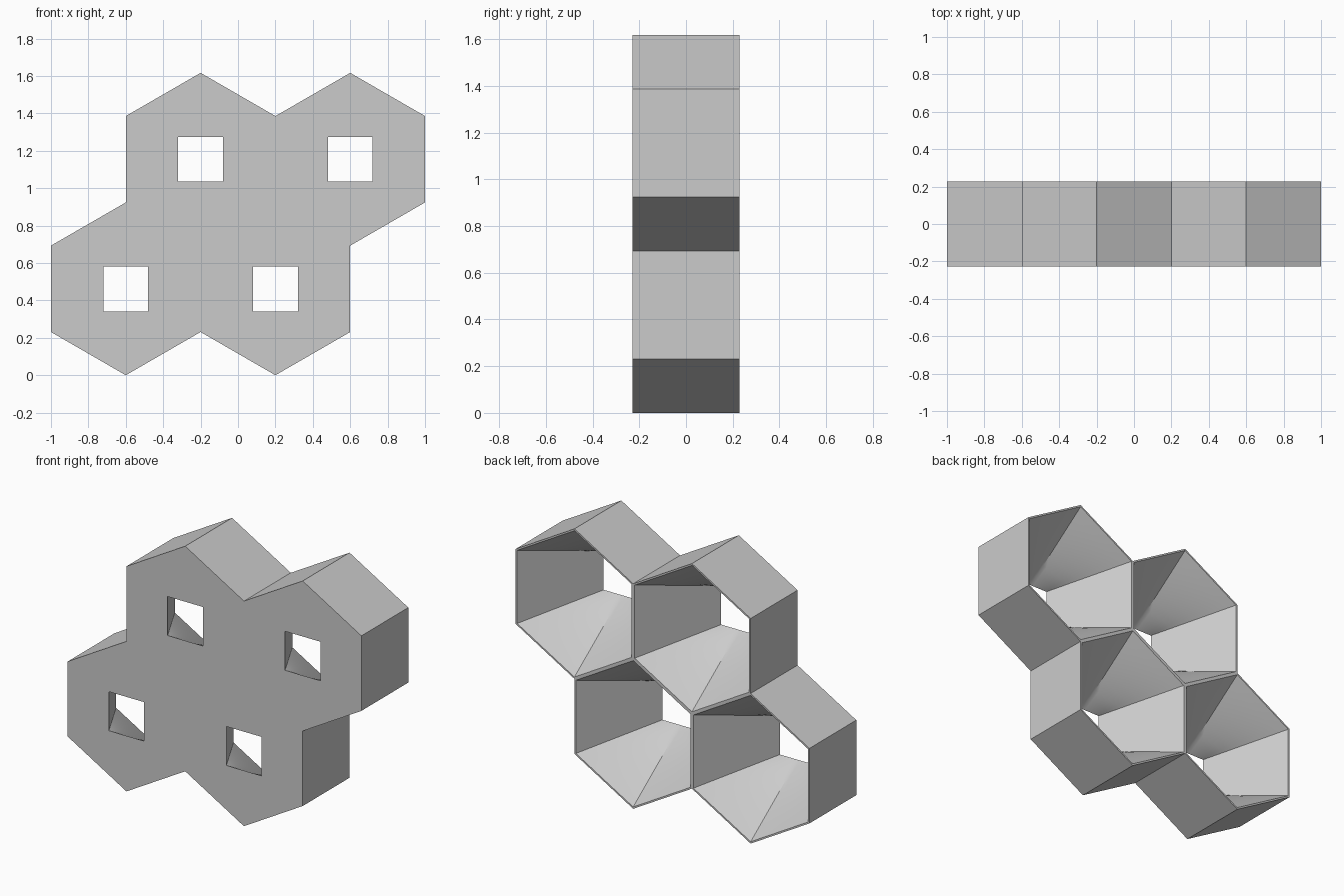
import bpy, bmesh, math
from mathutils import Vector

cube = bpy.data.objects.get("Cube")
if cube:
    bpy.data.objects.remove(cube, do_unlink=True)

WIDTH = 0.8                      # cell width across flats
RADIUS = WIDTH / math.sqrt(3)
RIM = 0.01                       # wall thickness at the open back
DEPTH = 0.228                    # half depth
HOLE = 0.12                      # half side of the square hole
SEGMENTS = 8

grey = bpy.data.materials.new("light_grey")
grey.use_nodes = True
colour = (0.6, 0.6, 0.6, 1)
grey.diffuse_color = colour
grey.node_tree.nodes["Principled BSDF"].inputs["Base Color"].default_value = colour


def hexagon(apothem):
    r = apothem / math.cos(math.pi / 6)
    return [Vector((r * math.sin(i * math.pi / 3), r * math.cos(i * math.pi / 3))) for i in range(6)]


def sampled(corners):
    """Split the sloping sides and keep the upright sides whole."""
    points = []
    for i, a in enumerate(corners):
        b = corners[(i + 1) % 6]
        n = 1 if i in (1, 4) else SEGMENTS
        points += [a.lerp(b, k / n) for k in range(n)]
    return points


outer = sampled(hexagon(WIDTH / 2))
inner = sampled(hexagon(WIDTH / 2 - RIM))
square = sampled([Vector((x * HOLE, z * HOLE)) for x, z in
                  ((0, 1), (1, 1), (1, -1), (0, -1), (-1, -1), (-1, 1))])

# Two staggered rows of cells
centres = [Vector((x, RADIUS + row * RADIUS * 1.5))
           for row, xs in enumerate(((-0.6, 0.2), (-0.2, 0.6))) for x in xs]

bm = bmesh.new()


def ring(centre, points, y):
    return [bm.verts.new((centre.x + p.x, y, centre.y + p.y)) for p in points]


def is_shared(centre, a, b):
    """True where an outer side touches a neighbouring cell."""
    middle = centre + (a + b) / 2
    return any(c != centre and (c - middle).length < RADIUS * 0.999 for c in centres)


for centre in centres:
    # Front plate, funnel from square to hexagon, then back rim
    front = ring(centre, outer, -DEPTH)
    rings = [front]
    for k in range(SEGMENTS + 1):
        t = k / SEGMENTS
        points = [s.lerp(h, t) for s, h in zip(square, inner)]
        rings.append(ring(centre, points, -DEPTH + 2 * DEPTH * t))
    back = ring(centre, outer, DEPTH)
    rings.append(back)
    count = len(outer)
    for a, b in zip(rings, rings[1:]):
        for i in range(count):
            j = (i + 1) % count
            bm.faces.new((a[i], a[j], b[j], b[i]))
    # Outside walls, left out between joined cells
    for i in range(count):
        j = (i + 1) % count
        if not is_shared(centre, outer[i], outer[j]):
            bm.faces.new((back[i], back[j], front[j], front[i]))

bmesh.ops.remove_doubles(bm, verts=bm.verts, dist=0.0005)
bmesh.ops.recalc_face_normals(bm, faces=bm.faces)

mesh = bpy.data.meshes.new("honeycomb_block")
bm.to_mesh(mesh)
bm.free()
mesh.materials.append(grey)
block = bpy.data.objects.new("honeycomb_block", mesh)
bpy.context.collection.objects.link(block)

bpy.ops.object.select_all(action="DESELECT")
block.select_set(True)
bpy.context.view_layer.objects.active = block
bpy.ops.object.shade_smooth_by_angle(angle=math.radians(30))
